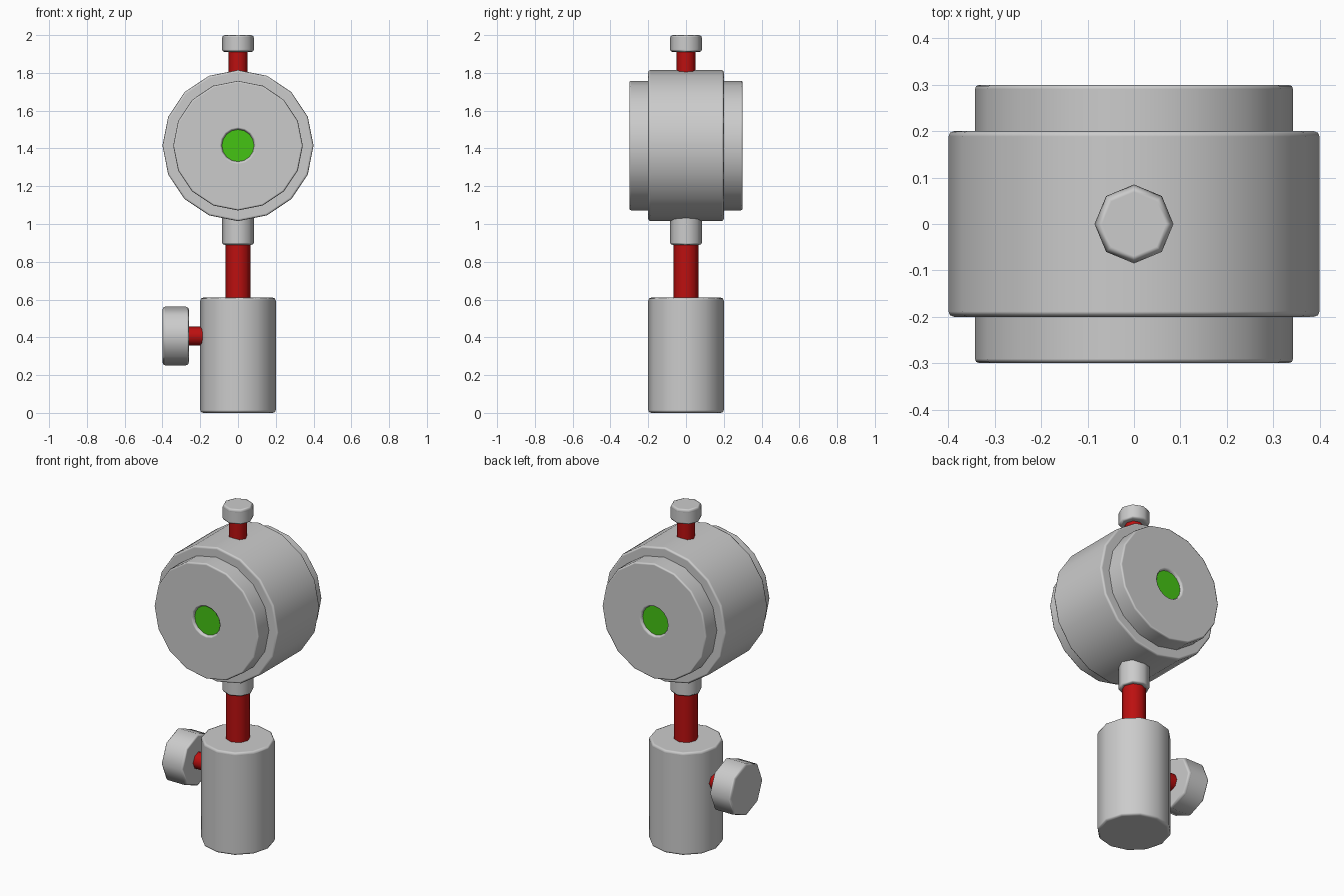
import bpy, bmesh, math
from mathutils import Matrix, Vector

cube = bpy.data.objects.get("Cube")
if cube:
    bpy.data.objects.remove(cube, do_unlink=True)


def material(name, rgb):
    mat = bpy.data.materials.new(name)
    mat.use_nodes = True
    mat.diffuse_color = (*rgb, 1)
    mat.node_tree.nodes["Principled BSDF"].inputs["Base Color"].default_value = (*rgb, 1)
    return mat


grey = material("light grey", (0.6, 0.6, 0.6))
red = material("red", (0.5, 0.005, 0.005))
green = material("green", (0.06, 0.55, 0.007))

AXES = {
    "z": Matrix.Identity(4),
    "y": Matrix.Rotation(math.radians(-90), 4, "X"),
    "x": Matrix.Rotation(math.radians(90), 4, "Y"),
}


def lathe(name, profile, sides, mat, axis="z", centre=(0, 0, 0), bevel=0.0):
    """Spin a (radius, height) profile around an axis; zero radius closes an end."""
    bm = bmesh.new()
    rings = []
    for r, h in profile:
        if r == 0:
            rings.append([bm.verts.new((0, 0, h))] * sides)
        else:
            angles = [math.tau * i / sides for i in range(sides)]
            rings.append([bm.verts.new((r * math.cos(a), r * math.sin(a), h)) for a in angles])
    for low, high in zip(rings, rings[1:]):
        for i in range(sides):
            j = (i + 1) % sides
            corners = [low[i], low[j], high[j], high[i]]
            bm.faces.new(list(dict.fromkeys(corners)))
    # Merge the fans at the ends into single flat caps
    poles = [ring[0] for ring in rings if ring[0] is ring[1]]
    bmesh.ops.dissolve_verts(bm, verts=poles)
    bmesh.ops.recalc_face_normals(bm, faces=bm.faces)
    bm.transform(Matrix.Translation(Vector(centre)) @ AXES[axis])
    for face in bm.faces:
        face.smooth = True
    # Only rims are sharp; the long sides shade smoothly
    for edge in bm.edges:
        edge.smooth = bevel > 0 or edge.calc_face_angle(0) < math.radians(60)
    mesh = bpy.data.meshes.new(name)
    bm.to_mesh(mesh)
    bm.free()
    mesh.materials.append(mat)
    obj = bpy.data.objects.new(name, mesh)
    bpy.context.collection.objects.link(obj)
    if bevel:
        mod = obj.modifiers.new("rim bevel", "BEVEL")
        mod.width = bevel
        mod.segments = 2
        mod.limit_method = "ANGLE"
        mod.angle_limit = math.radians(60)
        mod.harden_normals = True
    return obj


def cylinder(name, radius, start, end, sides, mat, **options):
    profile = [(0, start), (radius, start), (radius, end), (0, end)]
    return lathe(name, profile, sides, mat, **options)


# Stand: base, post and collar
cylinder("base", 0.2, 0, 0.61, 12, grey, bevel=0.015)
cylinder("post", 0.066, 0.58, 0.92, 8, red)
cylinder("collar", 0.085, 0.89, 1.06, 8, grey, bevel=0.012)

# Side clamp
clamp = (0, 0, 0.407)
cylinder("clamp_screw", 0.05, -0.28, -0.16, 8, red, axis="x", centre=clamp)
cylinder("clamp_knob", 0.155, -0.4, -0.26, 8, grey, axis="x", centre=clamp, bevel=0.015)

# Drum head with a recessed disc at each end
head = (0, 0, 1.415)
cylinder("drum", 0.4, -0.2, 0.2, 16, grey, axis="y", centre=head, bevel=0.012)
half = [(0, 0.28), (0.087, 0.28), (0.087, 0.3), (0.343, 0.3)]
core = [(r, -h) for r, h in half] + half[::-1]
lathe("drum_core", core, 16, grey, axis="y", centre=head, bevel=0.012)
for side, sign in (("front", -1), ("back", 1)):
    cylinder(side + "_disc", 0.087, sign * 0.278, sign * 0.285, 16, green, axis="y", centre=head)

# Top screw and cap
cylinder("top_screw", 0.05, 1.78, 1.94, 8, red)
cylinder("top_cap", 0.085, 1.91, 2.0, 8, grey, bevel=0.015)
